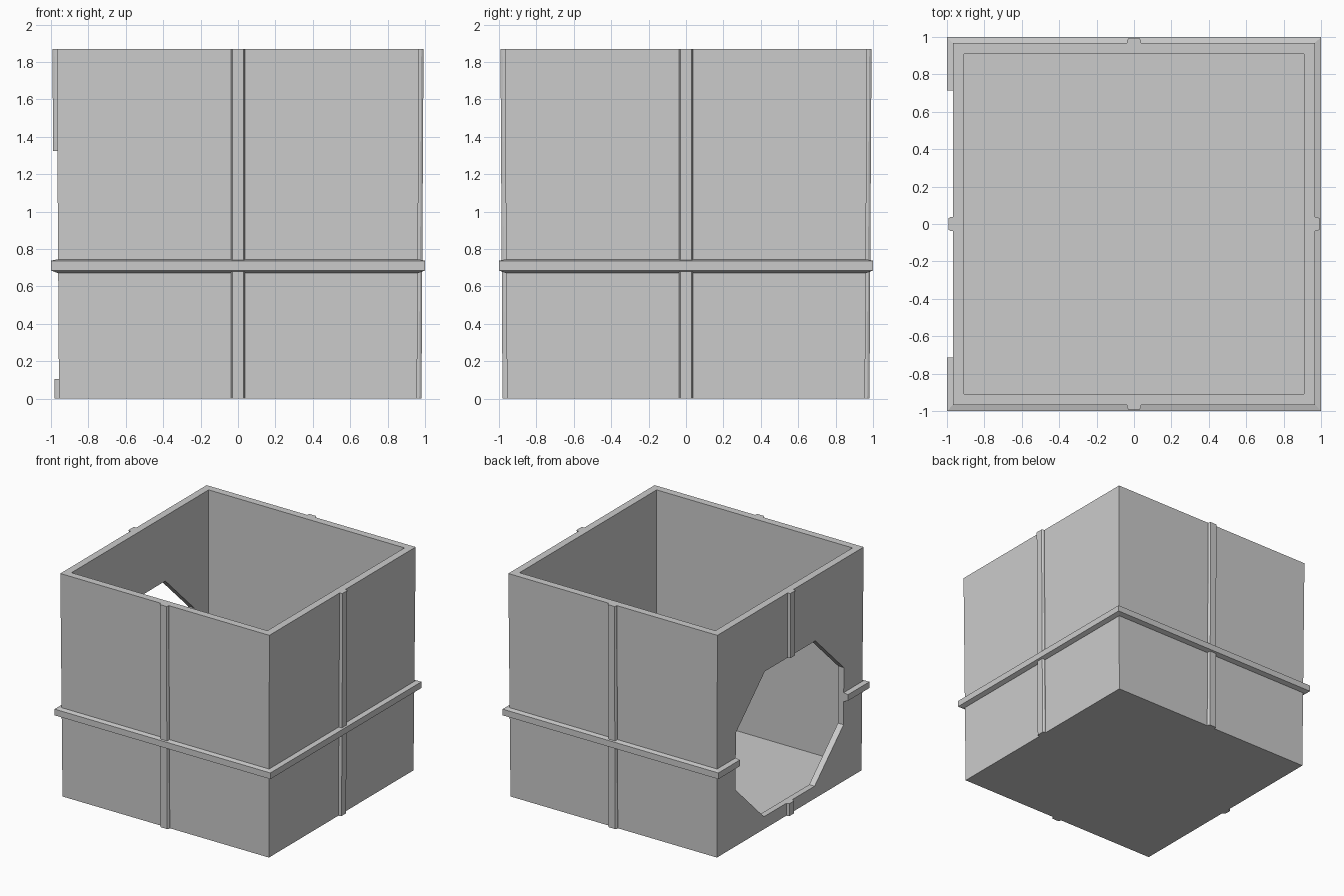
import bpy
import bmesh
from math import pi
from mathutils import Matrix

if "Cube" in bpy.data.objects:
    bpy.data.objects.remove(bpy.data.objects["Cube"])

HEIGHT = 1.87
grey = bpy.data.materials.new("plain grey")
grey.use_nodes = True
grey.diffuse_color = (0.6, 0.6, 0.6, 1)
grey.node_tree.nodes["Principled BSDF"].inputs["Base Color"].default_value = (0.6, 0.6, 0.6, 1)


def loft(name, rings, matrix=Matrix(), closed=False):
    """Join equal rings of points with quads; cap the ends or close the loop."""
    bm = bmesh.new()
    loops = [[bm.verts.new(p) for p in ring] for ring in rings]
    pairs = list(zip(loops, loops[1:]))
    if closed:
        pairs.append((loops[-1], loops[0]))
    else:
        bm.faces.new(loops[0])
        bm.faces.new(loops[-1])
    for a, b in pairs:
        for i in range(len(a)):
            j = (i + 1) % len(a)
            bm.faces.new((a[i], a[j], b[j], b[i]))
    bm.transform(matrix)
    bmesh.ops.recalc_face_normals(bm, faces=bm.faces)
    mesh = bpy.data.meshes.new(name)
    bm.to_mesh(mesh)
    bm.free()
    mesh.materials.append(grey)
    obj = bpy.data.objects.new(name, mesh)
    bpy.context.collection.objects.link(obj)
    return obj


def square(half, z):
    return [(-half, -half, z), (half, -half, z), (half, half, z), (-half, half, z)]


# Open box, flaring slightly towards the rim
box = loft("box_shell", [square(0.957, 0), square(0.969, HEIGHT),
                         square(0.908, HEIGHT), square(0.908, 0.05)])

# Bevelled belt around the walls
belt = loft("belt", [square(0.94, 0.672), square(0.965, 0.672), square(1.0, 0.685),
                     square(1.0, 0.737), square(0.965, 0.745), square(0.94, 0.745)], closed=True)


# Upright rib in the middle of each wall
def rib_ring(out, z):
    return [(-0.038, -0.94, z), (-0.038, 0.012 - out, z), (-0.03, -out, z),
            (0.03, -out, z), (0.038, 0.012 - out, z), (0.038, -0.94, z)]


ribs = [loft(side + "_rib", [rib_ring(0.981, 0), rib_ring(0.992, HEIGHT)],
             Matrix.Rotation(turn * pi / 2, 4, 'Z'))
        for turn, side in enumerate(("front", "left", "back", "right"))]

# Eight-sided opening through the wall, belt and rib on the -x side
corner = [(0.715, 0.24), (0.335, 0.61)]
outline = (corner + [(-y, z) for y, z in reversed(corner)]
           + [(-y, -z) for y, z in corner] + [(y, -z) for y, z in reversed(corner)])
cutter = loft("opening_cutter", [[(x, y, z + 0.715) for y, z in outline] for x in (-1.2, -0.8)])
for obj in (box, belt, ribs[3]):
    mod = obj.modifiers.new("opening", 'BOOLEAN')
    mod.operation = 'DIFFERENCE'
    mod.solver = 'EXACT'
    mod.object = cutter
    bpy.context.view_layer.objects.active = obj
    bpy.ops.object.modifier_apply(modifier=mod.name)
bpy.data.objects.remove(cutter)
